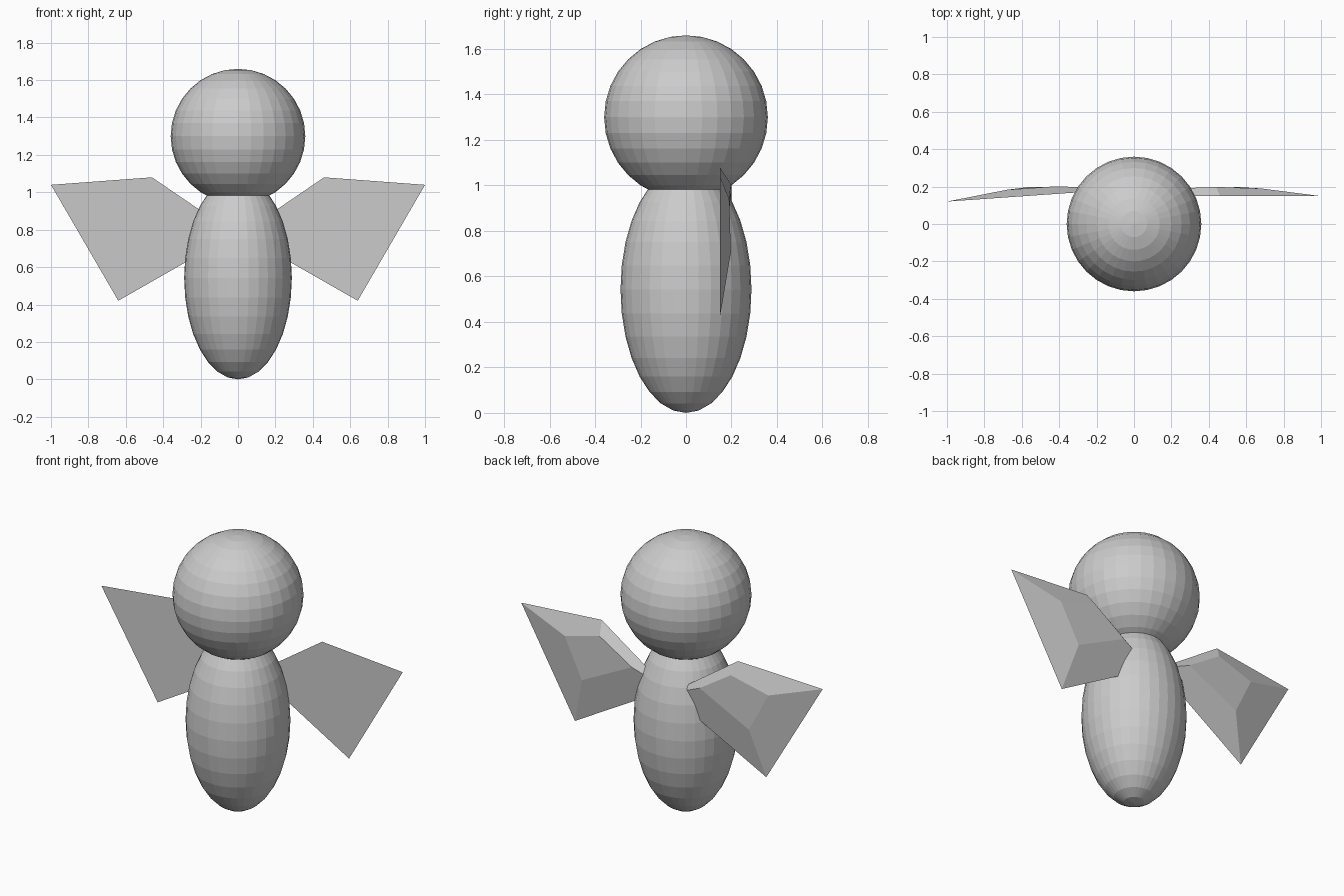
import bpy, bmesh

if "Cube" in bpy.data.objects:
    bpy.data.objects.remove(bpy.data.objects["Cube"])

grey = bpy.data.materials.new("plain grey")
grey.diffuse_color = (0.6, 0.6, 0.6, 1)
grey.use_nodes = True
grey.node_tree.nodes["Principled BSDF"].inputs["Base Color"].default_value = grey.diffuse_color


def ball(name, z, radii):
    bpy.ops.mesh.primitive_uv_sphere_add(segments=32, ring_count=16, radius=1, location=(0, 0, z))
    ob = bpy.context.object
    ob.name = name
    ob.scale = radii
    bpy.ops.object.transform_apply(location=False, rotation=False, scale=True)
    ob.data.materials.append(grey)


# Wing outline (x, z) and the raised panel on its back
OUTLINE = [(0.015, 0.777), (0.46, 1.08), (1.0, 1.04), (0.64, 0.42)]
PANEL = [(0.23, 0.87), (0.44, 1.005), (0.68, 0.94), (0.56, 0.706)]


def wing(name, side, root_y, sweep, panel_y):
    bm = bmesh.new()
    front = [bm.verts.new((side * x, root_y - sweep * x, z)) for x, z in OUTLINE]
    back = [bm.verts.new((side * x, y, z)) for (x, z), y in zip(PANEL, panel_y)]
    bm.faces.new(front)
    bm.faces.new(back)
    for i in range(4):
        j = (i + 1) % 4
        bm.faces.new((front[i], front[j], back[j], back[i]))
    bmesh.ops.recalc_face_normals(bm, faces=bm.faces)
    me = bpy.data.meshes.new(name)
    bm.to_mesh(me)
    bm.free()
    me.materials.append(grey)
    bpy.context.collection.objects.link(bpy.data.objects.new(name, me))


# Body and head
ball("body", 0.543, (0.288, 0.288, 0.543))
ball("head", 1.30, (0.36, 0.36, 0.36))

# Wings, the left one swept slightly forward
wing("right_wing", 1, 0.149, 0.0, (0.19, 0.198, 0.19, 0.197))
wing("left_wing", -1, 0.19, 0.07, (0.198, 0.2, 0.183, 0.198))
